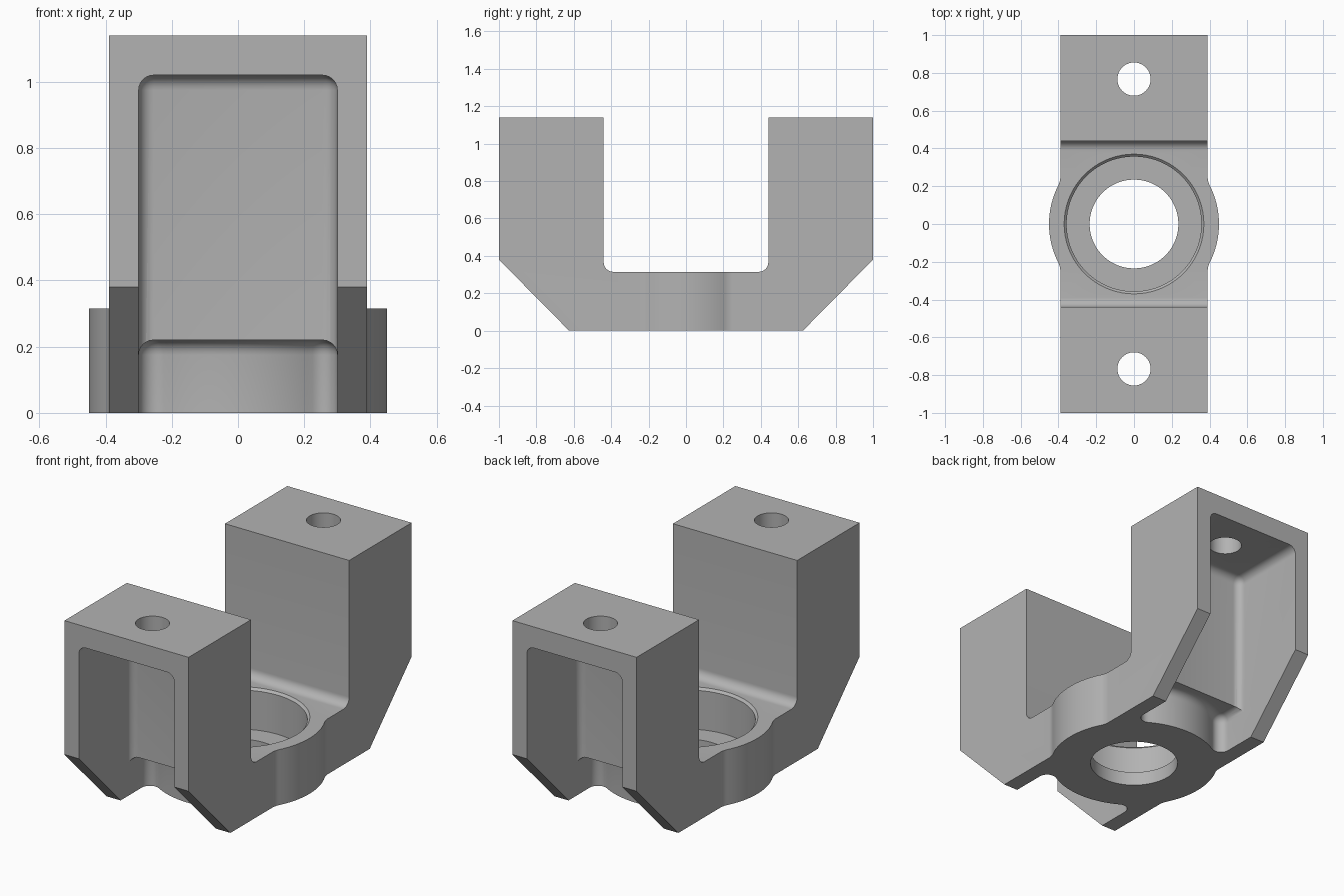
import bpy, bmesh
from math import sin, cos, radians, sqrt, atan2, degrees

cube = bpy.data.objects.get("Cube")
if cube:
    bpy.data.objects.remove(cube, do_unlink=True)

grey = bpy.data.materials.new("light grey")
grey.use_nodes = True
grey.diffuse_color = (0.45, 0.45, 0.45, 1)
grey.node_tree.nodes["Principled BSDF"].inputs["Base Color"].default_value = (0.45, 0.45, 0.45, 1)


def arc(cx, cy, r, a0, a1, n):
    angles = [radians(a0 + (a1 - a0) * k / n) for k in range(n + 1)]
    return [(cx + r * cos(a), cy + r * sin(a)) for a in angles]


def circle(r, n=72, cy=0):
    return arc(0, cy, r, 0, 360, n)[:-1]


def finish(name, bm):
    """Turn all faces outward and make an object of the solid."""
    bm.normal_update()
    bmesh.ops.recalc_face_normals(bm, faces=bm.faces[:])
    bm.normal_update()
    if bm.calc_volume(signed=True) < 0:
        bmesh.ops.reverse_faces(bm, faces=bm.faces[:])
    mesh = bpy.data.meshes.new(name)
    bm.to_mesh(mesh)
    bm.free()
    mesh.materials.append(grey)
    obj = bpy.data.objects.new(name, mesh)
    bpy.context.scene.collection.objects.link(obj)
    return obj


def loft(name, rings):
    """Solid through matching rings of 3D points, capped at both ends."""
    bm = bmesh.new()
    loops = [[bm.verts.new(p) for p in ring] for ring in rings]
    n = len(loops[0])
    for a, b in zip(loops, loops[1:]):
        for k in range(n):
            bm.faces.new((a[k], a[(k + 1) % n], b[(k + 1) % n], b[k]))
    bm.faces.new(loops[0][::-1])
    bm.faces.new(loops[-1])
    return finish(name, bm)


def at_z(points, z, s=1):
    return [(x, s * y, z) for x, y in points]


def combine(target, tool, operation):
    """Boolean the tool into the target, then discard the tool."""
    mod = target.modifiers.new(operation, "BOOLEAN")
    mod.operation, mod.solver, mod.object = operation, "EXACT", tool
    graph = bpy.context.evaluated_depsgraph_get()
    result = bpy.data.meshes.new_from_object(target.evaluated_get(graph))
    target.modifiers.remove(mod)
    target.data = result
    bpy.data.objects.remove(tool, do_unlink=True)


# U-shaped bracket with chamfered lower corners
W, FLOOR, TOP = 0.39, 0.315, 1.14
side = [(-0.625, 0), (0.625, 0), (1, 0.38), (1, TOP), (0.44, TOP)]
side += arc(0.39, FLOOR + 0.05, 0.05, 0, -90, 8)
side += arc(-0.39, FLOOR + 0.05, 0.05, -90, -180, 8)
side += [(-0.44, TOP), (-1, TOP), (-1, 0.38)]
bracket = loft("bracket", [[(x, y, z) for y, z in side] for x in (-W, W)])

# Round boss blended into both sides
R, F = 0.45, 0.1
yc = sqrt((R + F) ** 2 - (W + F) ** 2)
t = degrees(atan2(yc, W + F))
half = arc(W + F, -yc, F, 180, 180 - t, 6)
half += arc(0, 0, R, -t, t, 16)[1:-1]
half += arc(W + F, yc, F, 180 + t, 180, 6)
plan = half + [(-x, -y) for x, y in half]
combine(bracket, loft("boss", [at_z(plan, 0), at_z(plan, FLOOR)]), "UNION")

# Stepped bore with a chamfered mouth
LEDGE = 0.08
steps = [(0.235, -0.1), (0.235, LEDGE), (0.357, LEDGE),
         (0.357, FLOOR - 0.013), (0.387, FLOOR + 0.017)]
combine(bracket, loft("bore", [at_z(circle(r), z) for r, z in steps]), "DIFFERENCE")

# Hollows and bolt holes of the two arms
P, CEIL, FIL, ROUND = 0.3, 0.22, 0.05, 0.045


def under_plan(i):
    """Plan of the lower hollow, running up to the boss, inset by i."""
    cx, r = P - FIL, FIL - i
    cy = -sqrt((R + FIL) ** 2 - cx ** 2)
    a = degrees(atan2(-cy, cx))
    pts = [(i - P, i - 0.75), (P - i, i - 0.75)]
    pts += arc(cx, cy, r, 0, 180 - a, 8)
    pts += arc(0, 0, R + i, -a, a - 180, 24)[1:-1]
    pts += arc(-cx, cy, r, a, 180, 8)
    return pts


for s in (1, -1):
    bm = bmesh.new()
    bmesh.ops.create_cube(bm, size=1)
    for v in bm.verts:
        v.co.x *= 2 * P
        v.co.y = s * (-0.53 if v.co.y > 0 else -1.3)
        v.co.z = 1.02 if v.co.z > 0 else -0.3
    bm.normal_update()
    bmesh.ops.bevel(bm, geom=bm.edges[:], offset=ROUND, segments=6,
                    profile=0.5, affect="EDGES")
    combine(bracket, finish("arm_hollow", bm), "DIFFERENCE")

    rings = [at_z(under_plan(0), -0.2, s)]
    for k in range(7):
        a = radians(15 * k)
        rings.append(at_z(under_plan(ROUND * (1 - cos(a))),
                          CEIL - ROUND + ROUND * sin(a), s))
    combine(bracket, loft("under_hollow", rings), "DIFFERENCE")

    hole = circle(0.088, 40, -0.767)
    combine(bracket, loft("bolt_hole", [at_z(hole, 0.9, s), at_z(hole, 1.3, s)]), "DIFFERENCE")

# Smooth fillets, crisp edges
bpy.ops.object.select_all(action="DESELECT")
bracket.select_set(True)
bpy.context.view_layer.objects.active = bracket
bpy.ops.object.shade_smooth_by_angle(angle=radians(30))
